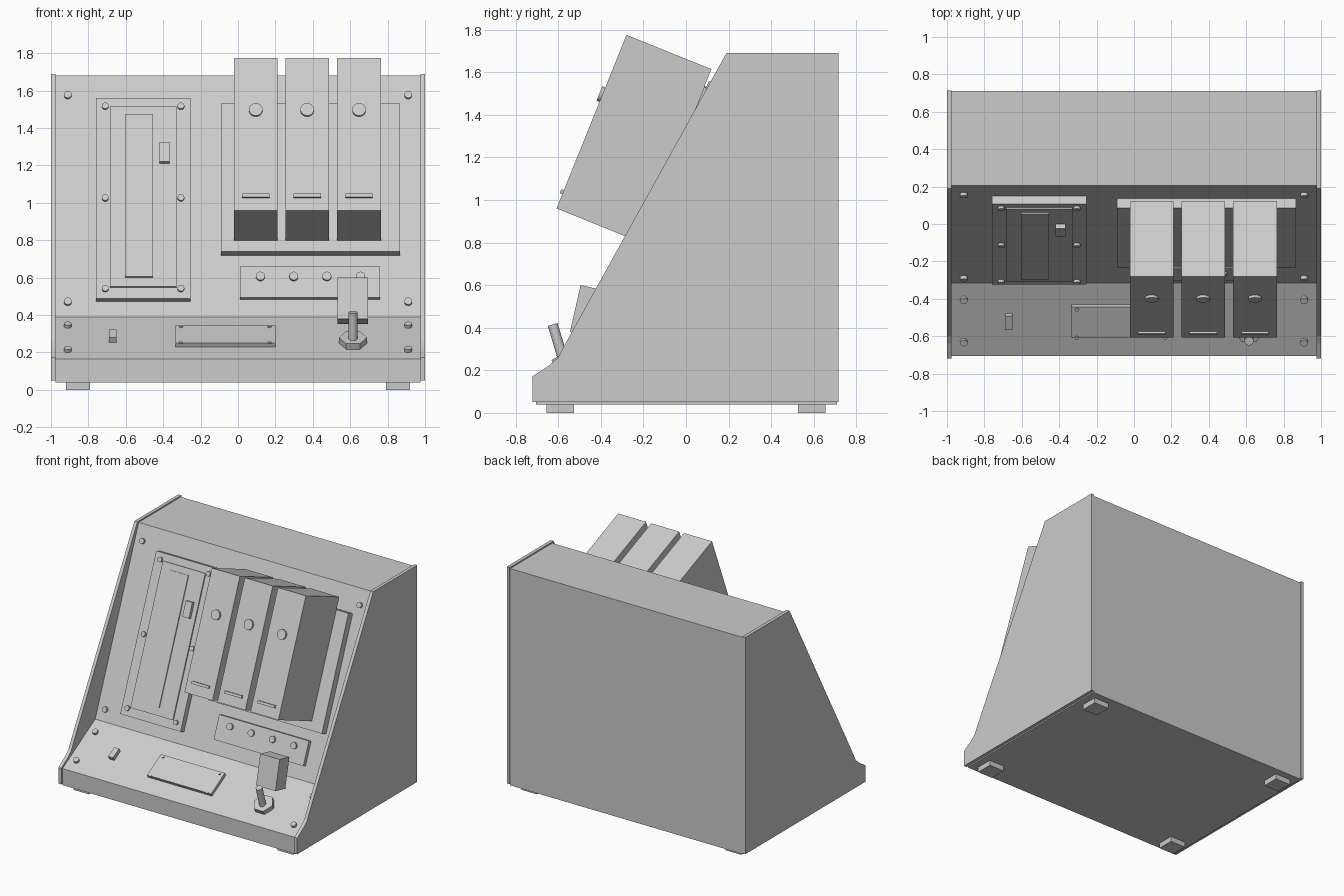
import bpy, bmesh, math
from mathutils import Matrix, Vector

if "Cube" in bpy.data.objects:
    bpy.data.objects.remove(bpy.data.objects["Cube"])

grey = bpy.data.materials.new("light grey")
grey.use_nodes = True
COLOUR = (0.6, 0.6, 0.6, 1)
grey.diffuse_color = COLOUR
grey.node_tree.nodes["Principled BSDF"].inputs["Base Color"].default_value = COLOUR


def finish(name, bm, matrix=Matrix()):
    bmesh.ops.transform(bm, matrix=matrix, verts=bm.verts)
    bmesh.ops.recalc_face_normals(bm, faces=bm.faces)
    mesh = bpy.data.meshes.new(name)
    bm.to_mesh(mesh)
    bm.free()
    mesh.materials.append(grey)
    ob = bpy.data.objects.new(name, mesh)
    bpy.context.collection.objects.link(ob)
    return ob


def prism(name, profile, x0, x1):
    """Extrude a (y, z) profile from x0 to x1."""
    bm = bmesh.new()
    face = bm.faces.new([bm.verts.new((x0, y, z)) for y, z in profile])
    new = bmesh.ops.extrude_face_region(bm, geom=[face])["geom"]
    verts = [v for v in new if isinstance(v, bmesh.types.BMVert)]
    bmesh.ops.translate(bm, verts=verts, vec=(x1 - x0, 0, 0))
    return finish(name, bm)


def box(name, lo, hi, matrix=Matrix()):
    bm = bmesh.new()
    bmesh.ops.create_cube(bm, size=1)
    lo, hi = Vector(lo), Vector(hi)
    bmesh.ops.scale(bm, verts=bm.verts, vec=hi - lo)
    bmesh.ops.translate(bm, verts=bm.verts, vec=(lo + hi) / 2)
    return finish(name, bm, matrix)


class Panel:
    """A sloping plane through two (y, z) points that carries raised parts.
    Heights are those of a part's raised face."""

    def __init__(self, low, high):
        self.z = low[1]
        self.up = Vector((0, high[0] - low[0], high[1] - low[1])).normalized()
        self.out = Vector((1, 0, 0)).cross(self.up)
        rot = Matrix((Vector((1, 0, 0)), self.up, self.out)).transposed()
        self.matrix = Matrix.Translation((0, low[0], low[1])) @ rot.to_4x4()

    def along(self, z, top):
        return (z - self.z - top * self.out.z) / self.up.z

    def slab(self, name, x0, x1, z0, z1, top, base=0.0):
        return box(name, (x0, self.along(z0, top), base),
                   (x1, self.along(z1, top), top), self.matrix)

    def stud(self, name, x, z, radius, top, base=0.0, sides=20):
        bm = bmesh.new()
        bmesh.ops.create_cone(bm, cap_ends=True, segments=sides, radius1=radius,
                              radius2=radius, depth=top - base)
        spin = Matrix.Rotation(math.pi / 2, 4, "Z") if sides == 6 else Matrix()
        place = Matrix.Translation((x, self.along(z, top), (top + base) / 2))
        ob = finish(name, bm, self.matrix @ place @ spin)
        if sides > 6:
            bpy.ops.object.select_all(action="DESELECT")
            bpy.context.view_layer.objects.active = ob
            ob.select_set(True)
            bpy.ops.object.shade_smooth_by_angle()
        return ob


# Cabinet body, side plates and feet
prism("cabinet_body", [(-0.705, 0.04), (0.71, 0.04), (0.71, 1.68), (0.205, 1.68),
                       (-0.315, 0.39), (-0.705, 0.165)], -0.975, 0.975)
side = [(-0.72, 0.05), (0.715, 0.05), (0.715, 1.69), (0.19, 1.69),
        (-0.575, 0.31), (-0.6, 0.26), (-0.64, 0.225), (-0.72, 0.172)]
prism("right_side_plate", side, -1.0, -0.975)
prism("left_side_plate", side, 0.975, 1.0)
for sx in (-1, 1):
    for y in (-0.59, 0.59):
        box("foot", (sx * 0.855 - 0.065, y - 0.065, 0), (sx * 0.855 + 0.065, y + 0.065, 0.04))

main = Panel((-0.315, 0.39), (0.205, 1.68))
desk = Panel((-0.705, 0.165), (-0.315, 0.39))

# Corner screws
for x in (-0.91, 0.91):
    for panel, heights in ((main, (0.475, 1.58)), (desk, (0.225, 0.355))):
        for z in heights:
            panel.stud("corner_screw", x, z, 0.02, 0.018)

# Tall instrument plate
main.slab("instrument_plate", -0.76, -0.255, 0.49, 1.56, 0.045)
main.slab("instrument_frame", -0.685, -0.33, 0.552, 1.515, 0.055, 0.045)
main.slab("instrument_strip", -0.605, -0.455, 0.605, 1.475, 0.063, 0.055)
main.slab("instrument_slider", -0.42, -0.365, 1.22, 1.325, 0.08, 0.055)
for x in (-0.71, -0.305):
    for z in (0.545, 1.03, 1.52):
        main.stud("plate_screw", x, z, 0.018, 0.06, 0.045)

# Three projecting modules on a backplate
main.slab("module_backplate", -0.09, 0.865, 0.74, 1.53, 0.055)
for x in (0.095, 0.37, 0.647):
    main.slab("module", x - 0.117, x + 0.117, 0.96, 1.775, 0.485, 0.055)
    main.stud("module_button", x, 1.5, 0.036, 0.5, 0.485, 28)
    main.slab("module_slot", x - 0.073, x + 0.073, 1.032, 1.05, 0.498, 0.485)

# Indicator strip
main.slab("indicator_plate", 0.01, 0.76, 0.495, 0.66, 0.03)
for x in (0.12, 0.298, 0.475, 0.655):
    main.stud("indicator", x, 0.61, 0.024, 0.045, 0.03)

# Desk label plate and small switch
desk.slab("label_plate", -0.335, 0.2, 0.25, 0.345, 0.025)
for x in (-0.305, 0.168):
    for z in (0.256, 0.343):
        desk.stud("label_screw", x, z, 0.01, 0.032, 0.025)
desk.slab("small_switch", -0.69, -0.65, 0.28, 0.322, 0.03)

# Toggle lever with hex nut and its cover
desk.stud("toggle_nut", 0.615, 0.28, 0.075, 0.035, 0, 6)
lever = Panel((-0.57, 0.27), (-0.57 + 0.15, 0.27 + 0.045))
lever.stud("toggle_lever", 0.615, 0.415, 0.024, 0.155, 0)
cover = Panel((-0.545, 0.38), (-0.495, 0.6))
cover.slab("toggle_cover", 0.533, 0.695, 0.38, 0.6, 0, -0.12)
